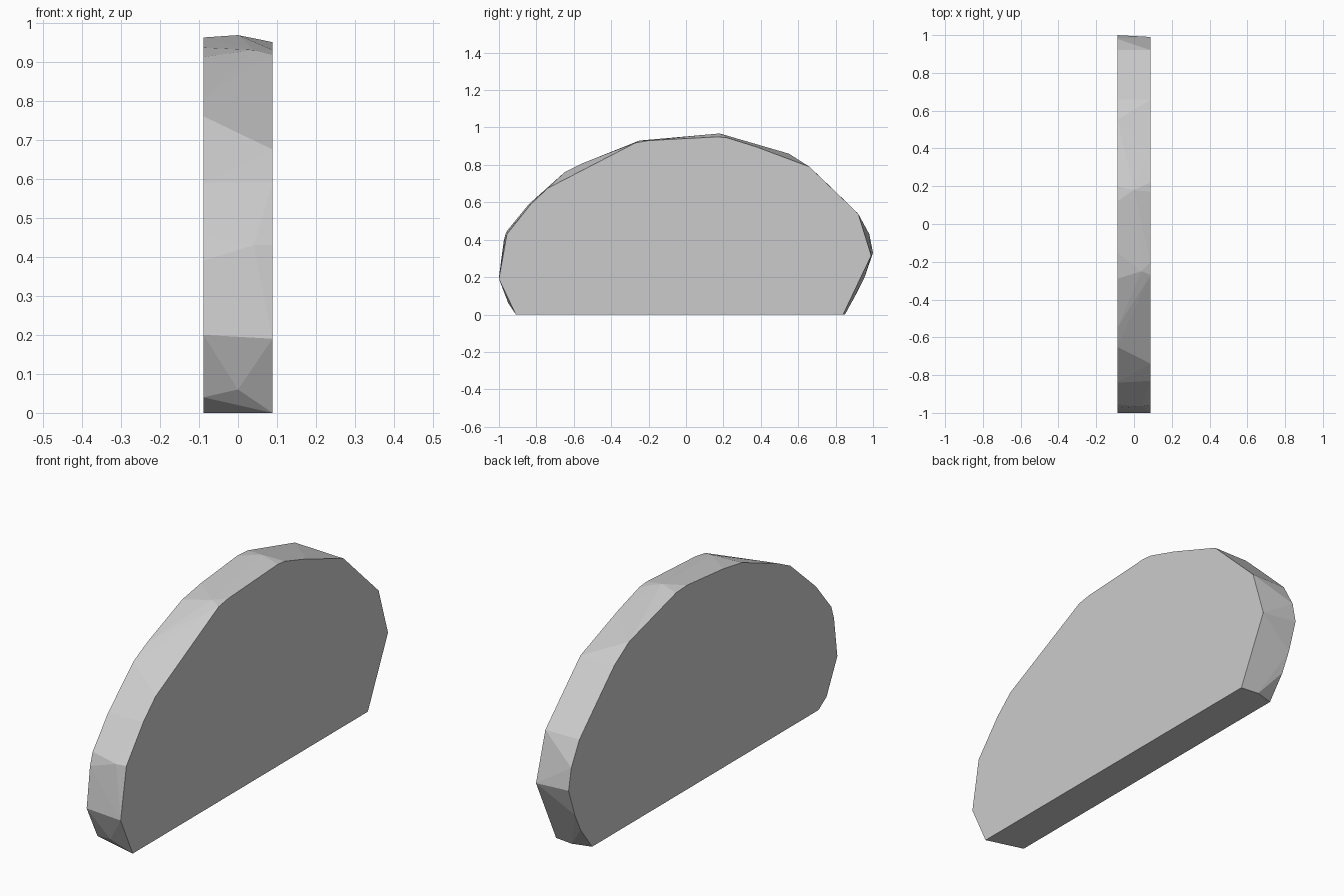
import bpy
import bmesh

if "Cube" in bpy.data.objects:
    bpy.data.objects.remove(bpy.data.objects["Cube"])

HALF = 0.0885

# Outline of the left cap as (y, z)
LEFT = [(-0.86, 0), (-0.92, 0.04), (-1.0, 0.2), (-0.975, 0.39), (-0.955, 0.45),
        (-0.84, 0.59), (-0.65, 0.76), (-0.55, 0.81), (-0.29, 0.912), (-0.15, 0.936),
        (0.12, 0.962), (0.2, 0.957), (0.55, 0.86), (0.66, 0.79), (0.765, 0.69),
        (0.92, 0.54), (0.98, 0.43), (1.0, 0.33), (0.955, 0.2), (0.91, 0.11), (0.825, 0)]

# Outline of the right cap as (y, z)
RIGHT = [(-0.91, 0), (-0.935, 0.06), (-1.0, 0.19), (-0.957, 0.43), (-0.83, 0.59),
         (-0.74, 0.675), (-0.27, 0.918), (-0.2, 0.93), (0.17, 0.95), (0.22, 0.945),
         (0.38, 0.895), (0.66, 0.79), (0.92, 0.54), (0.99, 0.315), (0.84, 0)]

# Chipped corners along the rim as (x, y, z)
RIM = [(0.0, 0.18, 0.968), (0.04, -0.25, 0.93), (0.04, -0.965, 0.43),
       (0.0, -0.95, 0.06), (0.0, 0.85, 0)]

# Solid slab wrapped around both outlines
bm = bmesh.new()
points = [(-HALF, y, z) for y, z in LEFT] + [(HALF, y, z) for y, z in RIGHT] + RIM
for p in points:
    bm.verts.new(p)
hull = bmesh.ops.convex_hull(bm, input=bm.verts[:])
loose = {g for g in hull["geom_interior"] + hull["geom_unused"]
         if isinstance(g, bmesh.types.BMVert)}
bmesh.ops.delete(bm, geom=list(loose), context='VERTS')

# Merge the flat caps and base into single faces
bmesh.ops.dissolve_limit(bm, angle_limit=0.005, verts=bm.verts[:], edges=bm.edges[:])
bmesh.ops.recalc_face_normals(bm, faces=bm.faces[:])

mesh = bpy.data.meshes.new("stone_slab")
bm.to_mesh(mesh)
bm.free()
slab = bpy.data.objects.new("stone_slab", mesh)
bpy.context.collection.objects.link(slab)

# Plain pale stone
stone = bpy.data.materials.new("pale_grey")
stone.diffuse_color = (0.6, 0.6, 0.6, 1)
stone.use_nodes = True
stone.node_tree.nodes["Principled BSDF"].inputs["Base Color"].default_value = stone.diffuse_color
mesh.materials.append(stone)
